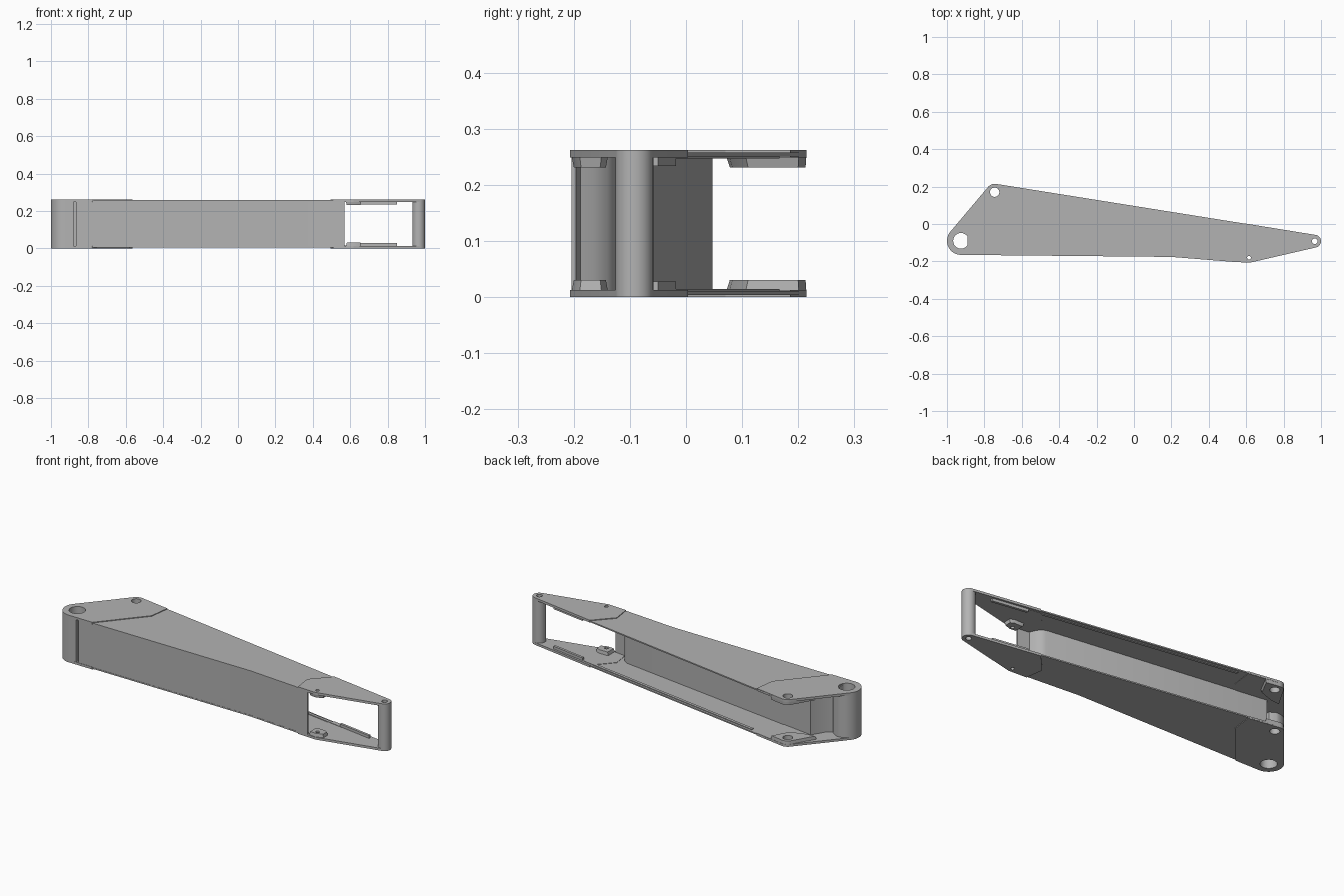
import bpy, bmesh, math

if "Cube" in bpy.data.objects:
    bpy.data.objects.remove(bpy.data.objects["Cube"], do_unlink=True)

HEIGHT = 0.262
BIG, PIN, TIP, LUG = (-0.925, -0.09), (-0.745, 0.17), (0.966, -0.092), (0.615, -0.18)

steel = bpy.data.materials.new("plain grey metal")
steel.use_nodes = True
GREY = (0.45, 0.45, 0.45, 1)
steel.diffuse_color = GREY
steel.node_tree.nodes["Principled BSDF"].inputs["Base Color"].default_value = GREY


def arc(c, r, a0, a1, n=12):
    """Points on an arc, angles in degrees."""
    step = (a1 - a0) / n
    return [(c[0] + r * math.cos(math.radians(a0 + i * step)),
             c[1] + r * math.sin(math.radians(a0 + i * step))) for i in range(n + 1)]


def back_edge(x, inset=0.0):
    return (x, -0.056 + 0.158 * (TIP[0] - x) - inset)


def prism(name, outline, z0, z1, taper=1.0):
    """Extrude an outline; taper scales the end at z1 about its centre."""
    cx = sum(p[0] for p in outline) / len(outline)
    cy = sum(p[1] for p in outline) / len(outline)
    bm = bmesh.new()
    low = [bm.verts.new((x, y, z0)) for x, y in outline]
    high = [bm.verts.new((cx + (x - cx) * taper, cy + (y - cy) * taper, z1)) for x, y in outline]
    bm.faces.new(low)
    bm.faces.new(high)
    n = len(low)
    for i in range(n):
        j = (i + 1) % n
        bm.faces.new((low[i], low[j], high[j], high[i]))
    bmesh.ops.recalc_face_normals(bm, faces=bm.faces)
    mesh = bpy.data.meshes.new(name)
    bm.to_mesh(mesh)
    bm.free()
    mesh.materials.append(steel)
    obj = bpy.data.objects.new(name, mesh)
    bpy.context.collection.objects.link(obj)
    return obj


def bore(obj, centre, radius):
    """Drill a vertical hole through a part."""
    cutter = prism("cutter", arc(centre, radius, 0, 345, 23), -0.1, HEIGHT + 0.1)
    cutter.hide_render = True
    mod = obj.modifiers.new("hole", "BOOLEAN")
    mod.operation, mod.solver, mod.object = "DIFFERENCE", "EXACT", cutter
    bpy.context.view_layer.objects.active = obj
    bpy.ops.object.modifier_apply(modifier=mod.name)
    bpy.data.objects.remove(cutter, do_unlink=True)


def smooth(obj):
    bpy.ops.object.select_all(action="DESELECT")
    obj.select_set(True)
    bpy.context.view_layer.objects.active = obj
    bpy.ops.object.shade_smooth_by_angle(angle=math.radians(30))


def part(name, outline, z0, z1, holes=(), taper=1.0):
    obj = prism(name, outline, z0, z1, taper)
    for centre, radius in holes:
        bore(obj, centre, radius)
    smooth(obj)


def pair(name, outline, z0, z1, holes=(), taper=1.0):
    """The same part on the lower and the upper side."""
    part("lower_" + name, outline, z0, z1, holes, taper)
    part("upper_" + name, outline, HEIGHT - z0, HEIGHT - z1, holes, taper)


big_hole, pin_hole, tip_hole, lug_hole = (BIG, 0.042), (PIN, 0.025), (TIP, 0.015), (LUG, 0.01)
big_arc = arc(BIG, 0.075, 140, 270)
pin_arc = arc(PIN, 0.045, 81, 140)
tip_arc = arc(TIP, 0.034, -77, 81)
lug_arc = arc(LUG, 0.027, 262, 283, 4)

# Side sheets over the whole arm
pair("sheet", big_arc + [(0.2, -0.176), (0.5, -0.2)] + lug_arc + tip_arc + pin_arc,
     0.004, 0.011, (big_hole, pin_hole, tip_hole, lug_hole))

# Thicker end pads
pair("wide_pad", big_arc + [(-0.78, -0.167), (-0.58, 0.07), back_edge(-0.565)] + pin_arc,
     0, 0.013, (big_hole, pin_hole))
pair("narrow_pad", [(0.51, -0.201)] + lug_arc + tip_arc + [back_edge(0.59), (0.495, -0.1)],
     0, 0.013, (tip_hole, lug_hole))

# End tubes
wide_tube = arc(BIG, 0.075, 80, 270, 20) + [(-0.88, -0.165), (-0.88, -0.035)]
part("wide_tube", wide_tube, 0, HEIGHT, (big_hole,))
part("narrow_tube", arc(TIP, 0.034, 0, 345, 23), 0, HEIGHT, (tip_hole,))

# Box web between the sheets, with the front wall running on as a thin lip
web = [(-0.89, -0.15), (-0.865, -0.15), (-0.865, -0.164), (0.2, -0.175), (0.5, -0.199),
       (0.57, -0.204), (0.57, -0.196), (0.5, -0.188), (0.49, -0.165), (0.475, -0.14),
       (0.45, -0.125), (-0.8, 0.047), (-0.84, -0.02), (-0.89, -0.06)]
part("box_web", web, 0.006, HEIGHT - 0.006)

# Pin bosses at the wide end
boss = pin_arc + [(-0.855, 0.07), (-0.8, 0.075), (-0.71, 0.105), back_edge(-0.66)]
pair("pin_boss", boss, 0.005, 0.031, (pin_hole,), 0.93)

# Small lugs by the opening
lug = [(0.575, -0.2), (0.615, -0.205), (0.66, -0.19), (0.66, -0.15), (0.635, -0.138), (0.575, -0.138)]
pair("lug", lug, 0.005, 0.031, (lug_hole,), 0.85)


# Stiffening ribs along the back edge
def rib(x0, x1, inset, width):
    return [back_edge(x0, inset), back_edge(x1, inset),
            back_edge(x1, inset + width), back_edge(x0, inset + width)]


pair("back_rib", rib(-0.52, 0.66, 0.012, 0.016), 0.008, 0.015)
pair("end_rib", rib(0.65, 0.85, 0.012, 0.014), 0.008, 0.028)
